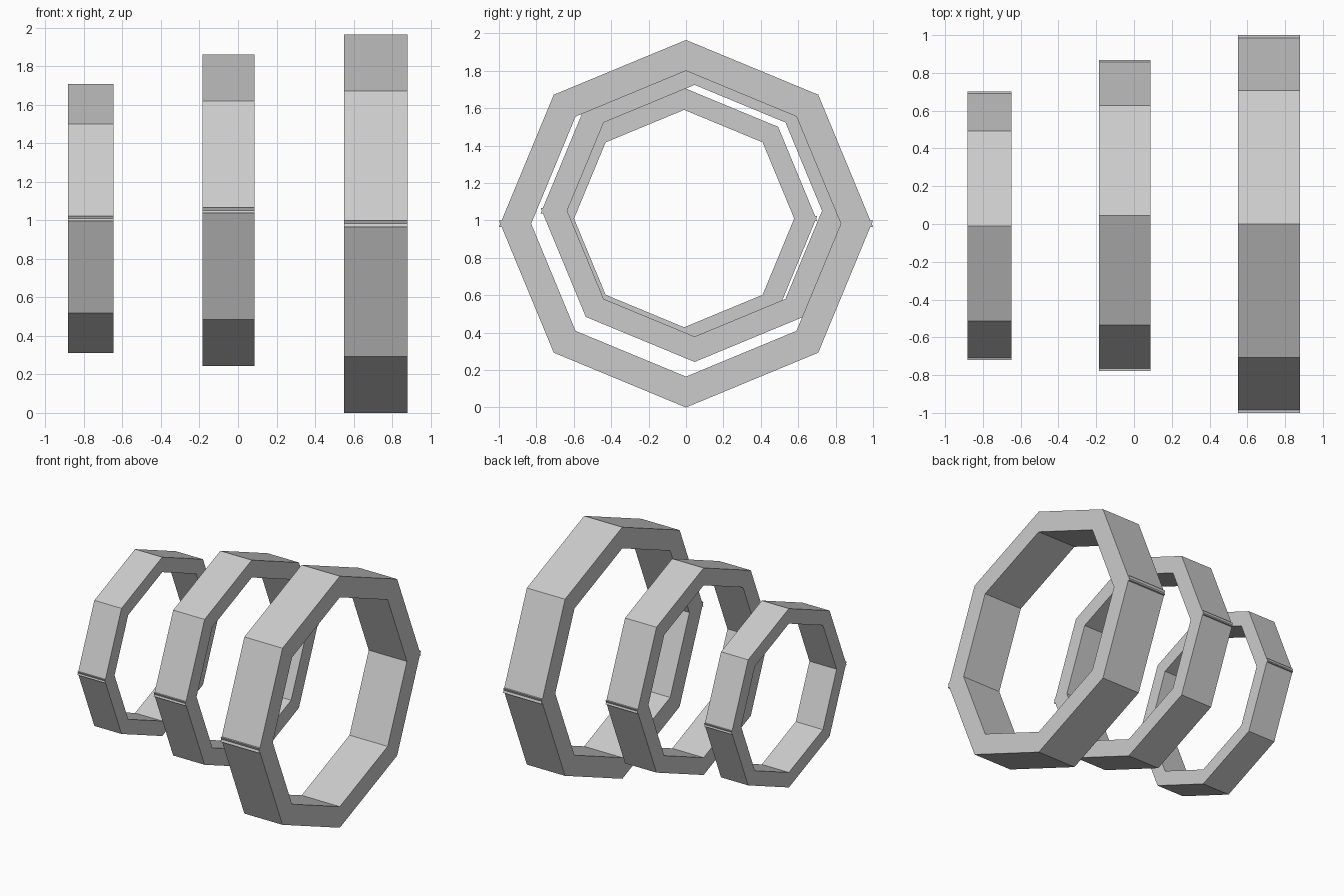
import bpy, bmesh, math

if "Cube" in bpy.data.objects:
    bpy.data.objects.remove(bpy.data.objects["Cube"])

OUTER, INNER, WIDTH, OVERLAP = 1.0, 0.835, 0.33, 0.035


def half_ring(name, x, y, z, s, side):
    """Half of an octagonal band around the x axis; side is +1 (upper) or -1 (lower)."""
    angles = [side * math.pi * i / 4 for i in range(5)]
    outline = [(OUTER * math.cos(a), OUTER * math.sin(a)) for a in angles]
    outline += [(INNER * math.cos(a), INNER * math.sin(a)) for a in reversed(angles)]
    bm = bmesh.new()
    rows = [[bm.verts.new((x + dx * WIDTH * s / 2, y + py * s, z + pz * s))
             for py, pz in outline] for dx in (-1, 1)]
    n = len(outline)
    # outer, inner and end faces
    for i in range(n):
        j = (i + 1) % n
        bm.faces.new((rows[0][i], rows[0][j], rows[1][j], rows[1][i]))
    # flat side faces, one quad per segment
    for row in rows:
        for i in range(4):
            bm.faces.new((row[i], row[i + 1], row[n - 2 - i], row[n - 1 - i]))
    bmesh.ops.recalc_face_normals(bm, faces=bm.faces)
    mesh = bpy.data.meshes.new(name)
    bm.to_mesh(mesh)
    bm.free()
    obj = bpy.data.objects.new(name, mesh)
    bpy.context.collection.objects.link(obj)


# Three rings, each made of two slightly overlapping halves
rings = [
    ("large_ring", 0.715, 0.0, 0.9825, 1.0),
    ("middle_ring", -0.049, 0.046, 1.052, 0.823),
    ("small_ring", -0.765, -0.01, 1.01, 0.711),
]
for name, x, y, z, s in rings:
    shift = OVERLAP * s / 2
    half_ring(name + "_upper_half", x, y, z - shift, s, 1)
    half_ring(name + "_lower_half", x, y, z + shift, s, -1)
